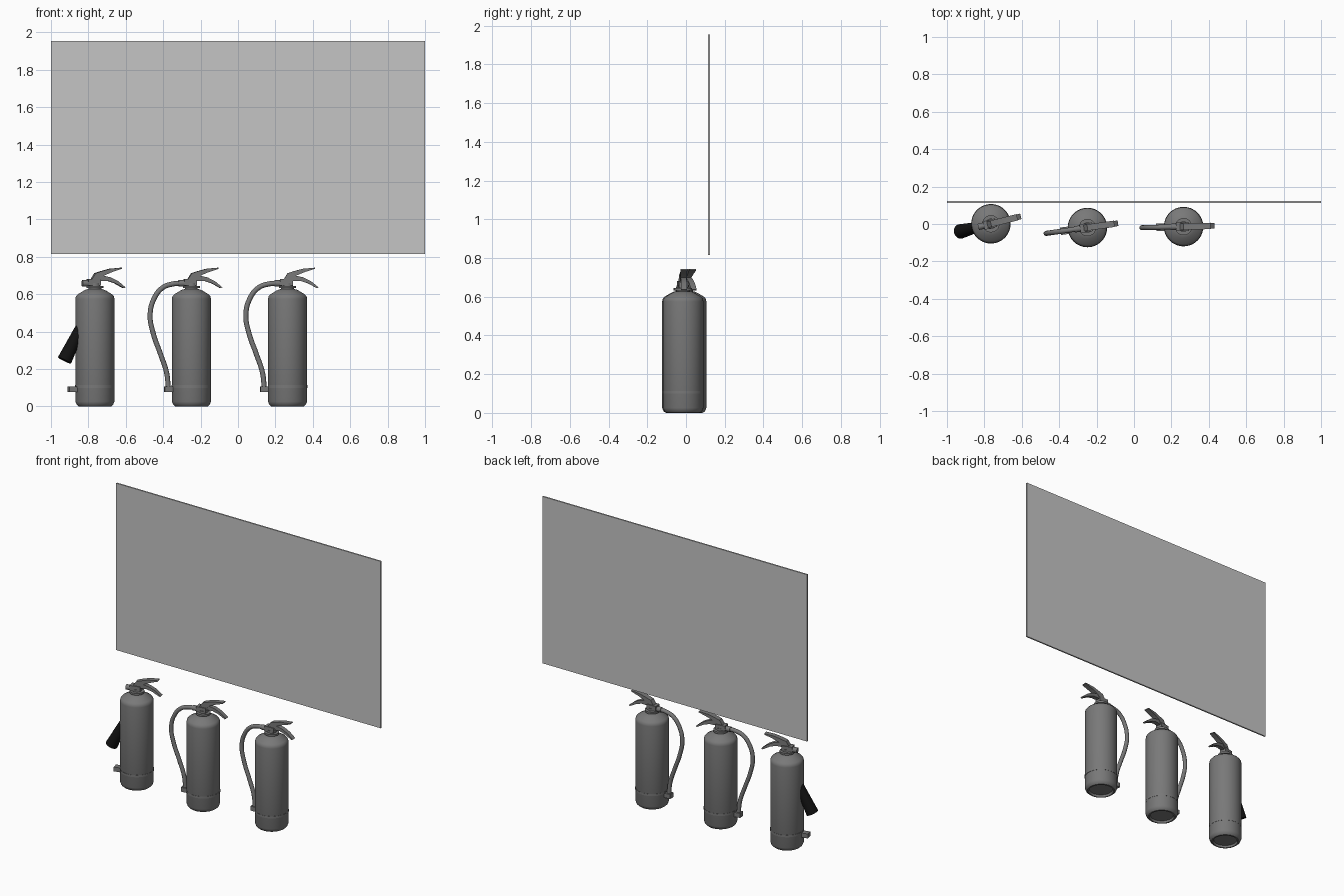
import bpy, bmesh, math
from mathutils import Matrix, Vector

if "Cube" in bpy.data.objects:
    bpy.data.objects.remove(bpy.data.objects["Cube"], do_unlink=True)


def material(name, value):
    mat = bpy.data.materials.new(name)
    mat.use_nodes = True
    mat.diffuse_color = (value, value, value, 1)
    mat.node_tree.nodes["Principled BSDF"].inputs["Base Color"].default_value = (value, value, value, 1)
    return mat


light_grey = material("light grey", 0.56)
dark_grey = material("dark grey", 0.19)
black = material("black", 0.006)


def finish(name, bm, mat, place=Matrix()):
    bmesh.ops.recalc_face_normals(bm, faces=bm.faces)
    mesh = bpy.data.meshes.new(name)
    bm.to_mesh(mesh)
    bm.free()
    mesh.materials.append(mat)
    obj = bpy.data.objects.new(name, mesh)
    bpy.context.collection.objects.link(obj)
    obj.matrix_world = place
    bpy.ops.object.select_all(action='DESELECT')
    obj.select_set(True)
    bpy.context.view_layer.objects.active = obj
    bpy.ops.object.shade_smooth_by_angle(angle=math.radians(35))
    return obj


def lathe(name, profile, place, mat=dark_grey, steps=48):
    """Revolve (radius, height) points about z."""
    bm = bmesh.new()
    verts = [bm.verts.new((r, 0, z)) for r, z in profile]
    edges = [bm.edges.new(pair) for pair in zip(verts, verts[1:])]
    bmesh.ops.spin(bm, geom=verts + edges, axis=(0, 0, 1), cent=(0, 0, 0),
                   angle=math.tau, steps=steps, use_duplicate=False)
    bmesh.ops.remove_doubles(bm, verts=bm.verts, dist=1e-5)
    return finish(name, bm, mat, place)


def plate(name, outline, width, place):
    """Extrude an (x, z) outline across y."""
    bm = bmesh.new()
    face = bm.faces.new([bm.verts.new((x, -width / 2, z)) for x, z in outline])
    out = bmesh.ops.extrude_face_region(bm, geom=[face])
    moved = [v for v in out["geom"] if isinstance(v, bmesh.types.BMVert)]
    bmesh.ops.translate(bm, verts=moved, vec=(0, width, 0))
    return finish(name, bm, dark_grey, place)


def box(name, low, high, mat=dark_grey, place=Matrix()):
    low, high = Vector(low), Vector(high)
    bm = bmesh.new()
    bmesh.ops.create_cube(bm, size=1)
    bmesh.ops.scale(bm, verts=bm.verts, vec=high - low)
    bmesh.ops.translate(bm, verts=bm.verts, vec=(low + high) / 2)
    return finish(name, bm, mat, place)


def cone(name, start, end, r1, r2, place, mat=dark_grey):
    start, end = Vector(start), Vector(end)
    axis = end - start
    bm = bmesh.new()
    bmesh.ops.create_cone(bm, cap_ends=True, segments=32, radius1=r1, radius2=r2, depth=axis.length)
    turn = axis.to_track_quat('Z', 'Y').to_matrix().to_4x4()
    bmesh.ops.transform(bm, verts=bm.verts, matrix=Matrix.Translation((start + end) / 2) @ turn)
    return finish(name, bm, mat, place)


def hose(name, path, place):
    curve = bpy.data.curves.new(name, 'CURVE')
    curve.dimensions = '3D'
    curve.bevel_depth = 0.0135
    curve.bevel_resolution = 4
    curve.use_fill_caps = True
    spline = curve.splines.new('BEZIER')
    spline.bezier_points.add(len(path) - 1)
    for point, (x, z) in zip(spline.bezier_points, path):
        point.co = (x, 0, z)
        point.handle_left_type = point.handle_right_type = 'AUTO'
    curve.materials.append(dark_grey)
    obj = bpy.data.objects.new(name, curve)
    bpy.context.collection.objects.link(obj)
    obj.matrix_world = place


BODY = [(0, .014), (.074, .014), (.079, 0), (.088, .001), (.098, .01), (.104, .026),
        (.104, .575), (.102, .588), (.093, .599), (.06, .619), (.045, .626), (.03, .628), (0, .628)]
NECK = [(0, .62), (.034, .62), (.034, .632), (.046, .632), (.046, .645), (.028, .645), (.028, .66), (0, .66)]
BAND = [(.1, .1), (.1055, .1), (.1055, .114), (.1, .114)]
UPPER = [(-.03, .665), (.0, .712), (.03, .722), (.08, .736), (.145, .742), (.145, .736),
         (.09, .718), (.045, .699), (.02, .665)]
LOWER = [(-.01, .665), (.005, .698), (.045, .699), (.085, .69), (.125, .67), (.165, .637),
         (.157, .632), (.11, .658), (.07, .671), (.03, .67)]
HOSE = [(-.05, .658), (-.1, .655), (-.155, .635), (-.2, .58), (-.223, .49), (-.206, .39),
        (-.167, .28), (-.134, .18), (-.124, .085)]


def extinguisher(side, x, y, degrees, with_hose):
    place = Matrix.Translation((x, y, 0)) @ Matrix.Rotation(math.radians(degrees), 4, 'Z')
    lathe(side + "_cylinder", BODY, place)
    lathe(side + "_neck_collar", NECK, place, steps=24)
    lathe(side + "_band", BAND, place)
    # valve with its side outlet
    box(side + "_valve", (-.04, -.023, .648), (.028, .023, .682), place=place)
    cone(side + "_outlet", (-.07, 0, .658), (-.03, 0, .658), .017, .017, place)
    # squeeze handle
    plate(side + "_upper_lever", UPPER, .034, place)
    plate(side + "_lower_handle", LOWER, .03, place)
    # clip at the foot
    box(side + "_clip", (-.146, -.02, .076), (-.1, .02, .106), place=place)
    if with_hose:
        hose(side + "_hose", HOSE, place)
    else:
        cone(side + "_horn", (-.168, 0, .246), (-.08, 0, .42), .039, .028, place, black)


extinguisher("right", -.765, .001, 14, False)
extinguisher("middle", -.249, -.019, 8, True)
extinguisher("left", .265, -.014, 1.5, True)

# wall panel behind
box("back_panel", (-1, .113, .815), (1, .123, 1.955), light_grey)
